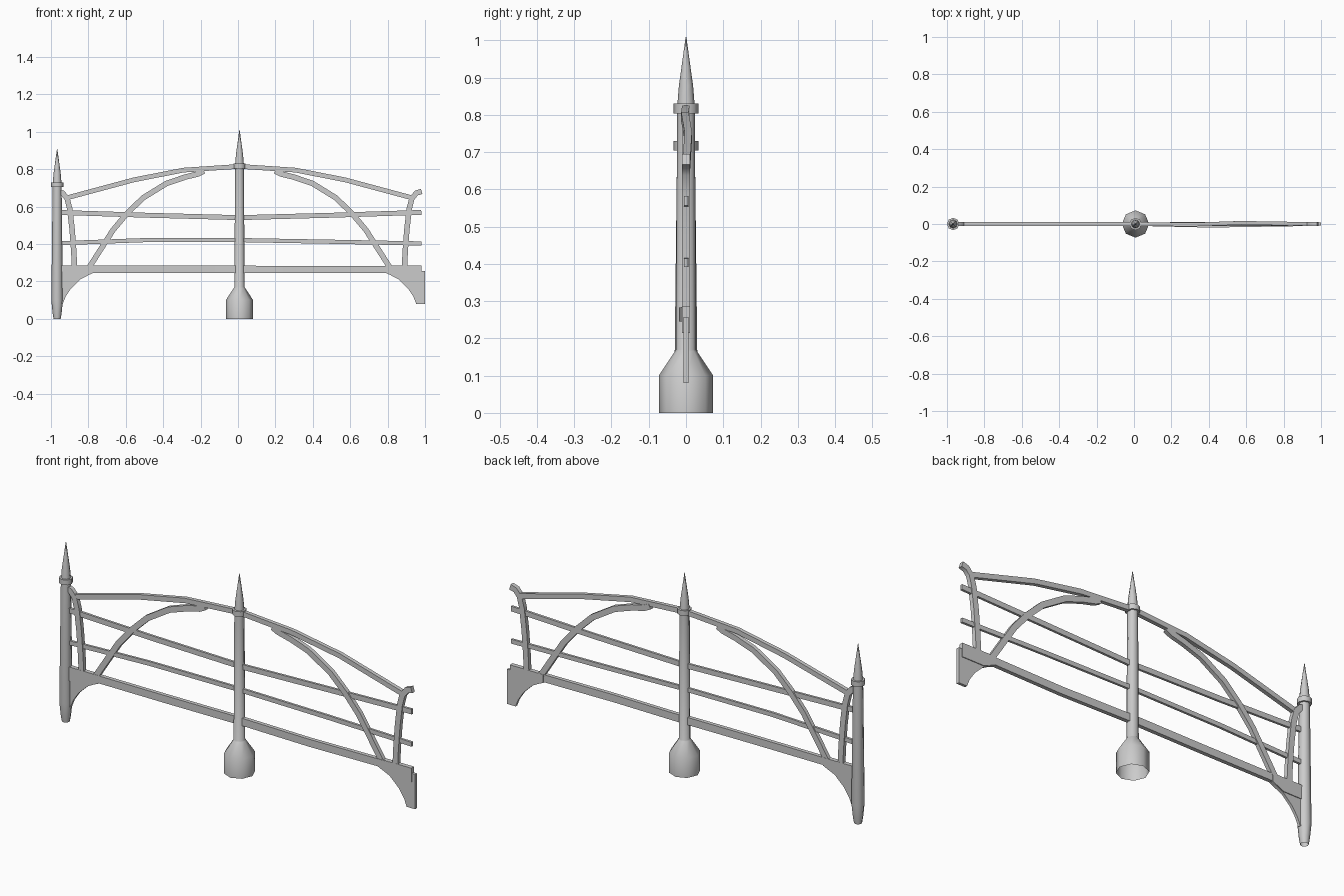
import bpy, bmesh
from math import cos, sin, pi, radians
from mathutils import Vector

if "Cube" in bpy.data.objects:
    bpy.data.objects.remove(bpy.data.objects["Cube"])

CX = 0.008  # centre of the panel


def finish(name, bm, angle=50):
    bmesh.ops.recalc_face_normals(bm, faces=bm.faces)
    me = bpy.data.meshes.new(name)
    bm.to_mesh(me)
    bm.free()
    ob = bpy.data.objects.new(name, me)
    bpy.context.collection.objects.link(ob)
    bpy.ops.object.select_all(action='DESELECT')
    ob.select_set(True)
    bpy.context.view_layer.objects.active = ob
    bpy.ops.object.shade_smooth_by_angle(angle=radians(angle))
    return ob


def lathe(name, profile, x, sides=8):
    """Revolve (radius, z) pairs; the bottom stays open, the tip closes."""
    bm = bmesh.new()
    rings = [[bm.verts.new((x + r * cos(2 * pi * i / sides), r * sin(2 * pi * i / sides), z))
              for i in range(sides)] for r, z in profile]
    for a, b in zip(rings, rings[1:]):
        for i in range(sides):
            j = (i + 1) % sides
            bm.faces.new((a[i], a[j], b[j], b[i]))
    bm.faces.new(rings[-1])
    return finish(name, bm)


def bar(name, path, half_w, half_d, side=1):
    """Sweep a rectangle along (x, z[, y]) points in the panel plane."""
    pts = [Vector((CX + side * p[0], p[2] if len(p) > 2 else 0, p[1])) for p in path]
    bm = bmesh.new()
    rings = []
    for i, p in enumerate(pts):
        t = pts[min(i + 1, len(pts) - 1)] - pts[max(i - 1, 0)]
        n = Vector((-t.z, 0, t.x)).normalized() * half_w
        d = Vector((0, half_d, 0))
        rings.append([bm.verts.new(v) for v in (p + n + d, p + n - d, p - n - d, p - n + d)])
    for a, b in zip(rings, rings[1:]):
        for i in range(4):
            j = (i + 1) % 4
            bm.faces.new((a[i], a[j], b[j], b[i]))
    bm.faces.new(rings[0])
    bm.faces.new(rings[-1])
    return finish(name, bm, 35)


def plate(name, outline, half_d, side=1):
    """Extrude an (x, z) outline through the panel thickness."""
    bm = bmesh.new()
    f = bm.faces.new([bm.verts.new((CX + side * x, -half_d, z)) for x, z in outline])
    r = bmesh.ops.extrude_face_region(bm, geom=[f])
    vs = [v for v in r['geom'] if isinstance(v, bmesh.types.BMVert)]
    bmesh.ops.translate(bm, verts=vs, vec=(0, 2 * half_d, 0))
    return finish(name, bm, 35)


# Posts: shaft, collar and pointed finial
def post_top(z):
    return [(.024, z), (.033, z), (.033, z + .026), (.023, z + .026),
            (.019, z + .075), (.012, z + .125), (.001, z + .205)]


lathe("centre_post", [(.073, 0), (.073, .10), (.03, .165), (.027, .17)] + post_top(.804), CX)
lathe("end_post", [(.019, 0), (.024, .03), (.031, .10)] + post_top(.704), -.967)

# Long rails
bar("top_rail", [(-.93, .645), (-.565, .743), (-.30, .795), (0, .815), (.30, .795, -.003),
                 (.565, .743, .006), (.93, .645)], .0125, .010)
bar("upper_rail", [(-.972, .569), (-.5, .554, -.003), (0, .541), (.5, .554, .003), (.972, .569)], .013, .006)
bar("lower_rail", [(-.972, .404), (-.5, .421, -.003), (0, .421), (.5, .412, .003), (.972, .403)], .011, .006)
bar("bottom_beam", [(-.972, .265), (-.4, .265, -.002), (0, .265), (.4, .264, -.009), (.972, .265)], .019, .010)

# Mirrored arched braces, uprights and brackets
for side, label in ((1, "right"), (-1, "left")):
    bar(f"{label}_arch_brace", [(.81, .265), (.676, .475), (.60, .565), (.515, .647), (.39, .724),
                                (.29, .758), (.22, .775), (.19, .79)], .0145, .010, side)
    bar(f"{label}_upright", [(.881, .25), (.886, .36), (.895, .48), (.908, .59), (.922, .644),
                             (.945, .672), (.974, .681)], .0145, .0105, side)
    plate(f"{label}_bracket_top", [(.787, .285), (.787, .243), (.85, .215), (.974, .215), (.974, .285)],
          .011, side)
    plate(f"{label}_bracket", [(.79, .257), (.79, .243), (.85, .211), (.90, .163), (.93, .118), (.945, .08),
                               (.992, .08), (.992, .257)], .007, side)
